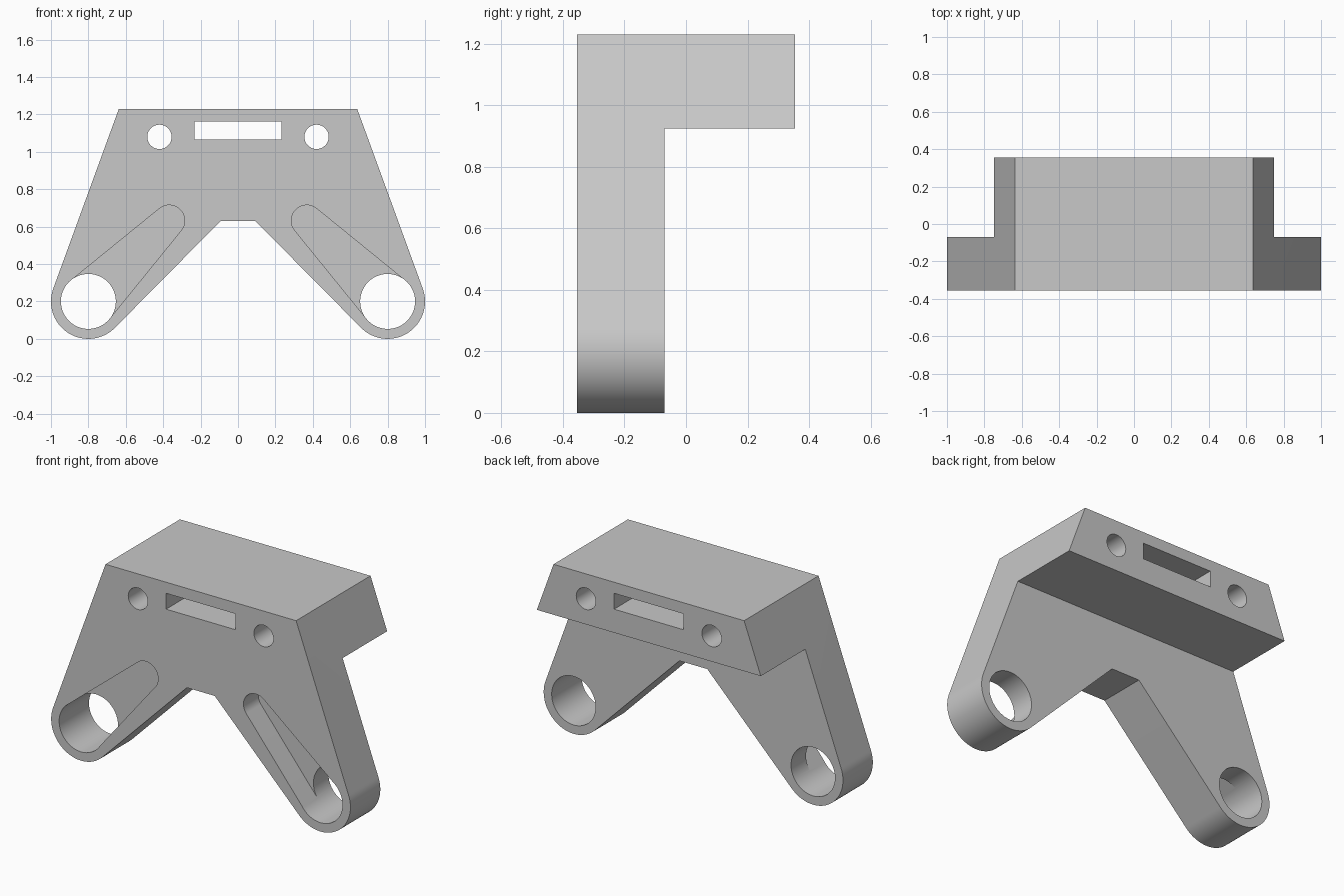
import bpy
import bmesh
from math import atan2, acos, cos, sin, hypot, pi, radians

if "Cube" in bpy.data.objects:
    bpy.data.objects.remove(bpy.data.objects["Cube"], do_unlink=True)

FRONT, BACK, ARM_BACK = -0.355, 0.355, -0.07
TOP, LEDGE = 1.23, 0.925
PIVOT, BOSS_R, BORE_R = (0.8, 0.2), 0.2, 0.147
GROOVE_END, GROOVE_R, GROOVE_FLOOR = (0.368, 0.632), 0.083, -0.213

grey = bpy.data.materials.new("plain grey")
grey.use_nodes = True
colour = (0.58, 0.58, 0.58, 1)
grey.diffuse_color = colour
grey.node_tree.nodes["Principled BSDF"].inputs["Base Color"].default_value = colour


def arc(centre, r, start, end, steps=48):
    """Points on an arc in the x-z plane."""
    angles = [start + (end - start) * i / steps for i in range(steps + 1)]
    return [(centre[0] + r * cos(a), centre[1] + r * sin(a)) for a in angles]


def circle(centre, r):
    return arc(centre, r, 0, 2 * pi)[:-1]


def rect(x0, x1, z0, z1):
    return [(x0, z0), (x1, z0), (x1, z1), (x0, z1)]


def mirror(points):
    return [(-x, z) for x, z in reversed(points)]


def tangent(point, centre, r, side):
    """Angle on a circle where the line from a point touches it."""
    dx, dz = point[0] - centre[0], point[1] - centre[1]
    return atan2(dz, dx) + side * acos(r / hypot(dx, dz))


def prism(name, points, y0, y1):
    """Extrude an x-z outline from y0 to y1."""
    bm = bmesh.new()
    face = bm.faces.new([bm.verts.new((x, y0, z)) for x, z in points])
    new = bmesh.ops.extrude_face_region(bm, geom=[face])["geom"]
    verts = [v for v in new if isinstance(v, bmesh.types.BMVert)]
    bmesh.ops.translate(bm, verts=verts, vec=(0, y1 - y0, 0))
    bmesh.ops.recalc_face_normals(bm, faces=bm.faces)
    mesh = bpy.data.meshes.new(name)
    bm.to_mesh(mesh)
    bm.free()
    mesh.materials.append(grey)
    obj = bpy.data.objects.new(name, mesh)
    bpy.context.collection.objects.link(obj)
    return obj


def cut(body, points, y0=-1, y1=1):
    """Subtract an extruded outline from the body."""
    cutter = prism("cutter", points, y0, y1)
    cutter.hide_render = True
    mod = body.modifiers.new("cut", "BOOLEAN")
    mod.operation, mod.solver, mod.object = "DIFFERENCE", "EXACT", cutter
    bpy.context.view_layer.objects.active = body
    bpy.ops.object.modifier_apply(modifier=mod.name)
    bpy.data.objects.remove(cutter, do_unlink=True)


# Bracket body: sloped sides, two rounded arms and a notch between them
corner, notch = (0.637, TOP), (0.093, 0.63)
a_out = tangent(corner, PIVOT, BOSS_R, -1)
a_in = tangent(notch, PIVOT, BOSS_R, 1) - 2 * pi
half = [corner] + arc(PIVOT, BOSS_R, a_out, a_in) + [notch]
bracket = prism("bracket", half + mirror(half), FRONT, BACK)

# Clear the space behind the arms, leaving the thick top block
cut(bracket, rect(-2, 2, -1, LEDGE), ARM_BACK, 1)

# Tapered groove running up each arm from the bore
dx, dz = GROOVE_END[0] - PIVOT[0], GROOVE_END[1] - PIVOT[1]
axis = atan2(dz, dx)
big = BORE_R - 0.001
spread = acos((big - GROOVE_R) / hypot(dx, dz))
groove = (arc(GROOVE_END, GROOVE_R, axis - spread, axis + spread)
          + arc(PIVOT, big, axis + spread, axis - spread + 2 * pi))

for flip in (list, mirror):
    cut(bracket, flip(circle(PIVOT, BORE_R)))
    cut(bracket, flip(groove), -1, GROOVE_FLOOR)
    # Small bolt hole through the top block
    cut(bracket, flip(circle((0.42, 1.08), 0.065)))

# Rectangular slot through the top block
cut(bracket, rect(-0.232, 0.232, 1.067, 1.163))

# Smooth round walls, crisp edges
bpy.ops.object.select_all(action="DESELECT")
bracket.select_set(True)
bpy.context.view_layer.objects.active = bracket
bpy.ops.object.shade_smooth_by_angle(angle=radians(30))
